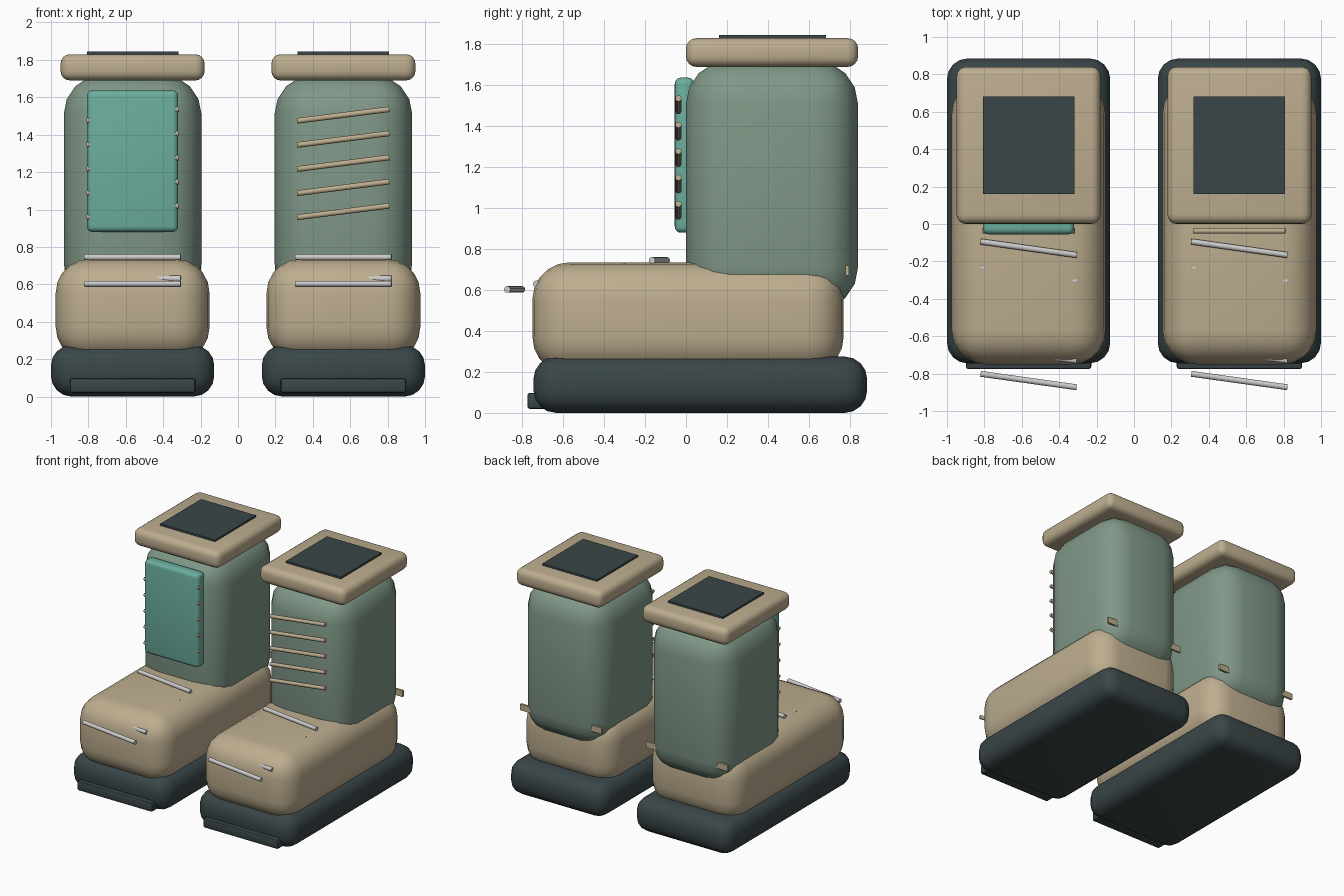
import bpy, math
from mathutils import Vector

if "Cube" in bpy.data.objects:
    bpy.data.objects.remove(bpy.data.objects["Cube"])


def mat(name, rgb):
    m = bpy.data.materials.new(name)
    m.diffuse_color = (*rgb, 1)
    m.use_nodes = True
    m.node_tree.nodes["Principled BSDF"].inputs["Base Color"].default_value = m.diffuse_color
    return m


DARK = mat("slate_rubber", (0.042, 0.061, 0.065))
TAN = mat("tan_leather", (0.51, 0.42, 0.275))
GREEN = mat("sage_fabric", (0.216, 0.314, 0.246))
TEAL = mat("teal_fabric", (0.147, 0.423, 0.342))
WHITE = mat("white_trim", (0.8, 0.8, 0.8))


def finish(o, name, m):
    o.name = name
    o.data.materials.append(m)
    bpy.ops.object.shade_smooth_by_angle(angle=math.radians(35))
    return o


def box(name, m, x, y, z, bevel=0.0, segs=4):
    """Bevelled box from (min, max) ranges."""
    bpy.ops.mesh.primitive_cube_add(
        size=1, location=[(r[0] + r[1]) / 2 for r in (x, y, z)])
    o = bpy.context.object
    o.scale = [r[1] - r[0] for r in (x, y, z)]
    bpy.ops.object.transform_apply(location=False, rotation=False, scale=True)
    if bevel:
        b = o.modifiers.new("round", 'BEVEL')
        b.width, b.segments = bevel, segs
        bpy.ops.object.modifier_apply(modifier="round")
    return finish(o, name, m)


def rod(name, m, a, b, r):
    """Thin cylinder between two points."""
    a, b = Vector(a), Vector(b)
    bpy.ops.mesh.primitive_cylinder_add(
        vertices=14, radius=r, depth=(b - a).length, location=(a + b) / 2)
    o = bpy.context.object
    o.rotation_euler = (b - a).to_track_quat('Z', 'Y').to_euler()
    return finish(o, name, m)


for side, c in (("left", -0.5635), ("right", 0.5635)):
    def span(h, c=c):
        return (c - h, c + h)

    # sole and toe bumper
    box(f"{side}_sole", DARK, span(0.4365), (-0.745, 0.885), (0.0, 0.275), 0.11)
    box(f"{side}_toe_bumper", DARK, span(0.335), (-0.775, -0.6), (0.02, 0.097), 0.012, 2)
    # foot, shaft and cuff
    box(f"{side}_foot", TAN, span(0.411), (-0.75, 0.77), (0.19, 0.735), 0.18, 5)
    box(f"{side}_shaft", GREEN, span(0.368), (0.0, 0.84), (0.5, 1.72), 0.21)
    box(f"{side}_cuff", TAN, span(0.385), (0.0, 0.84), (1.69, 1.83), 0.05)
    box(f"{side}_opening", DARK, span(0.245), (0.16, 0.683), (1.80, 1.845))
    # heel strap, showing only at the rounded back corners
    box(f"{side}_heel_strap", TAN, span(0.365), (0.78, 0.797), (0.67, 0.72))
    # slanted laces
    for i in range(5):
        z = 1.505 - 0.129 * i
        rod(f"{side}_lace_{i + 1}", TAN, (c - 0.246, -0.037, z - 0.031),
            (c + 0.246, -0.037, z + 0.031), 0.015)
    # slanted trim rods over the instep and toe
    for i, (y, z) in enumerate(((-0.13, 0.745), (-0.27, 0.719),
                                (-0.695, 0.63), (-0.837, 0.603))):
        rod(f"{side}_trim_{i + 1}", WHITE, (c - 0.257, y + 0.036, z),
            (c + 0.257, y - 0.036, z), 0.016)

# front panel on one boot only
box("front_panel", TEAL, (-0.808, -0.32), (-0.055, 0.04), (0.88, 1.637), 0.03)
